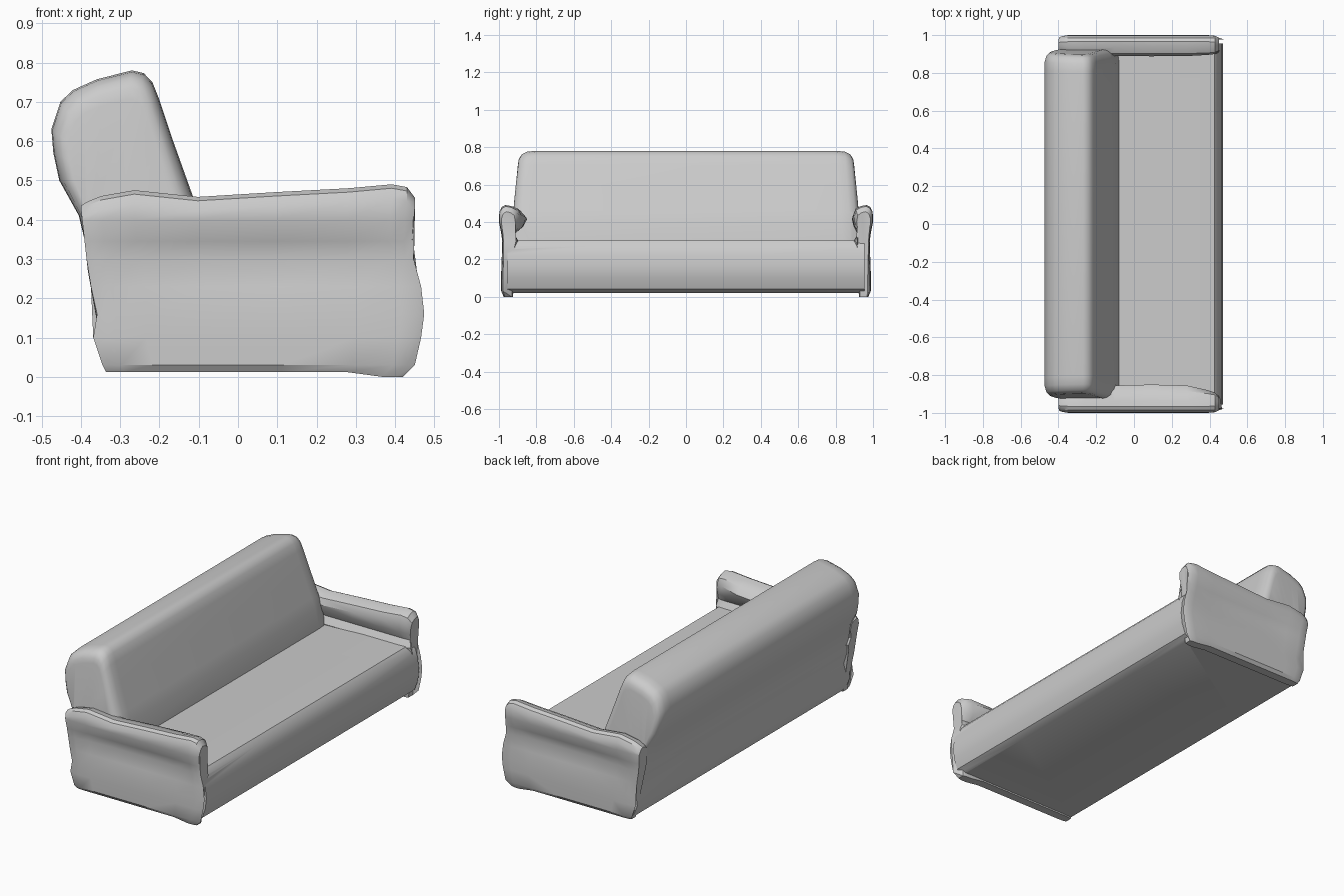
import bpy, bmesh

if "Cube" in bpy.data.objects:
    bpy.data.objects.remove(bpy.data.objects["Cube"])


def lerp_curve(points, v):
    """Piecewise linear lookup in (key, value) pairs."""
    if v <= points[0][0]:
        return points[0][1]
    for (a, fa), (b, fb) in zip(points, points[1:]):
        if v <= b:
            return fa + (fb - fa) * (v - a) / (b - a)
    return points[-1][1]


def loft(name, rings):
    """Skin equal-length rings into a closed solid."""
    bm = bmesh.new()
    vs = [[bm.verts.new(p) for p in ring] for ring in rings]
    n = len(vs[0])
    for a, b in zip(vs, vs[1:]):
        for i in range(n):
            j = (i + 1) % n
            bm.faces.new((a[i], a[j], b[j], b[i]))
    caps = [bm.faces.new(vs[0]), bm.faces.new(vs[-1][::-1])]
    bmesh.ops.triangulate(bm, faces=caps)
    bmesh.ops.recalc_face_normals(bm, faces=bm.faces)
    mesh = bpy.data.meshes.new(name)
    bm.to_mesh(mesh)
    bm.free()
    obj = bpy.data.objects.new(name, mesh)
    bpy.context.collection.objects.link(obj)
    return obj


# Seat base: side profile swept between the arms
base_profile = [(-0.335, 0.02), (0.405, 0.02), (0.442, 0.042), (0.463, 0.10),
                (0.470, 0.16), (0.462, 0.23), (0.448, 0.275), (0.425, 0.302),
                (0.15, 0.302), (-0.10, 0.292), (-0.378, 0.30), (-0.372, 0.25),
                (-0.350, 0.18), (-0.363, 0.09)]
seat = loft("sofa", [[(x, y, z) for x, z in base_profile]
                     for y in (-0.955, -0.45, 0, 0.45, 0.955)])

# Backrest: leaning cushion, narrower at the top with rounded ends
back_profile = [(-0.372, 0.27), (-0.075, 0.27), (-0.095, 0.40), (-0.115, 0.46),
                (-0.165, 0.60), (-0.20, 0.705), (-0.218, 0.75), (-0.24, 0.773),
                (-0.27, 0.78), (-0.36, 0.757), (-0.42, 0.73), (-0.452, 0.70),
                (-0.475, 0.63), (-0.47, 0.57), (-0.455, 0.50), (-0.405, 0.41)]


def back_ring(y, s):
    ring = []
    for x, z in back_profile:
        px = -0.31 + (x + 0.31) * s
        pz = 0.5 + (z - 0.5) * s if z > 0.5 else z
        ring.append((px, y * (1 - 0.04 * (z - 0.27) / 0.5), pz))
    return ring


end_steps = [(0.937, 0.74), (0.932, 0.84), (0.917, 0.93), (0.885, 0.985), (0.84, 1)]
back = loft("backrest", [back_ring(-y, s) for y, s in end_steps]
            + [back_ring(0, 1)]
            + [back_ring(y, s) for y, s in reversed(end_steps)])

# Arms: panel with a rolled top, swept from back to front
back_edge = [(0, -0.33), (0.03, -0.345), (0.09, -0.37), (0.17, -0.357),
             (0.25, -0.38), (0.43, -0.40)]
front_edge = [(0, 0.42), (0.03, 0.45), (0.10, 0.466), (0.16, 0.474),
              (0.23, 0.466), (0.30, 0.447), (0.37, 0.441), (0.43, 0.451)]
# stations along the arm: position, top height, roll amount, thickness
stations = [(0, 0.435, 0, 0.75), (0.02, 0.446, 0, 0.9), (0.06, 0.46, 0.1, 1),
            (0.16, 0.475, 0.6, 1), (0.35, 0.458, 0.9, 1), (0.58, 0.47, 1, 1),
            (0.80, 0.48, 0.9, 1), (0.93, 0.49, 0.4, 1), (0.975, 0.483, 0.2, 0.95),
            (1, 0.455, 0, 0.75)]


def arm(name, side, roll):
    rings = []
    for t, top, w, s in stations:
        dent = 0.02 * w
        flare = roll * w
        foot = 0 if t > 0.85 else 0.012
        section = [(0.975, foot), (0.988, 0.03), (0.989, 0.10), (0.987, 0.16),
                   (0.985 - dent / 4, 0.23), (0.985 - dent, 0.30),
                   (0.99 - dent / 2, 0.345), (1.0, 0.40), (0.998, top - 0.035),
                   (0.985, top - 0.01), (0.965, top), (0.935, top - 0.005),
                   (0.908 - flare * 0.5, top - 0.02),
                   (0.90 - flare, top - 0.055), (0.905 - flare * 0.7, 0.375),
                   (0.918, 0.335), (0.895, 0.297), (0.905, 0.27), (0.925, foot)]
        ring = []
        for d, z in section:
            x0, x1 = lerp_curve(back_edge, z), lerp_curve(front_edge, z)
            ring.append((x0 + (x1 - x0) * t, side * (0.95 + (d - 0.95) * s), z))
        rings.append(ring)
    return loft(name, rings)


arms = [arm("near_arm", -1, 0.05), arm("far_arm", 1, 0.012)]

# Fuse the parts into one upholstered shell
bpy.context.view_layer.objects.active = seat
for part in [back] + arms:
    mod = seat.modifiers.new("fuse_" + part.name, 'BOOLEAN')
    mod.operation = 'UNION'
    mod.solver = 'EXACT'
    mod.object = part
    bpy.ops.object.modifier_apply(modifier=mod.name)
    bpy.data.objects.remove(part)

bpy.ops.object.select_all(action='DESELECT')
seat.select_set(True)
bpy.ops.object.shade_smooth_by_angle(angle=0.6)
